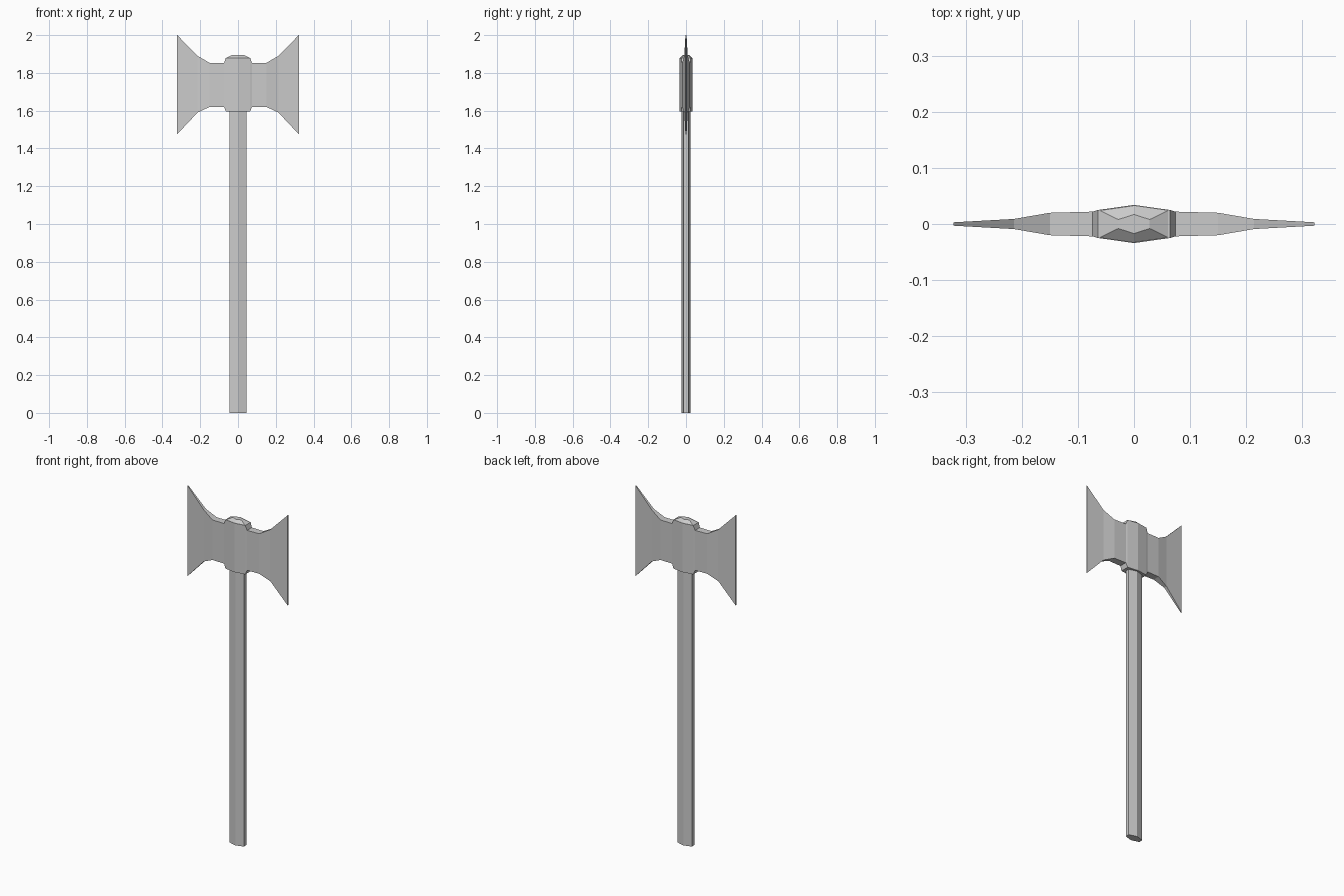
import bpy

if "Cube" in bpy.data.objects:
    bpy.data.objects.remove(bpy.data.objects["Cube"])


def loft(name, rings):
    """Skin matching rings of points and close both ends."""
    n = len(rings[0])
    verts = [p for ring in rings for p in ring]
    faces = [tuple(range(n))[::-1], tuple(range(len(verts) - n, len(verts)))]
    for r in range(len(rings) - 1):
        for i in range(n):
            j = (i + 1) % n
            faces.append((r * n + i, r * n + j, (r + 1) * n + j, (r + 1) * n + i))
    mesh = bpy.data.meshes.new(name)
    mesh.from_pydata(verts, [], faces)
    obj = bpy.data.objects.new(name, mesh)
    bpy.context.collection.objects.link(obj)
    return obj


def hexagon(x, y_side, y_mid, z):
    """Flattened hexagon with flat ends in x and ridges at front and back."""
    return [(x, -y_side, z), (x, y_side, z), (0, y_mid, z),
            (-x, y_side, z), (-x, -y_side, z), (0, -y_mid, z)]


# Shaft: flattened hexagonal pole running up into the head
loft("shaft", [hexagon(0.046, 0.012, 0.025, z) for z in (0, 1.63)])

# Double-bladed head: sections from centre to edge (x, half thickness, bottom, top)
half = [(0, 0.034, 1.595, 1.88), (0.064, 0.025, 1.595, 1.88),
        (0.074, 0.022, 1.62, 1.853), (0.15, 0.02, 1.62, 1.853),
        (0.214, 0.009, 1.59, 1.89), (0.322, 0.003, 1.475, 2.0)]
sections = [(-x, t, b, u) for x, t, b, u in half[:0:-1]] + half
loft("axe_head", [[(x, -t, b), (x, t, b), (x, t, u), (x, -t, u)]
                  for x, t, b, u in sections])

# Cap: low faceted dome on top of the head
loft("head_cap", [hexagon(0.063, 0.025, 0.034, 1.879),
                  hexagon(0.028, 0.008, 0.017, 1.896)])
